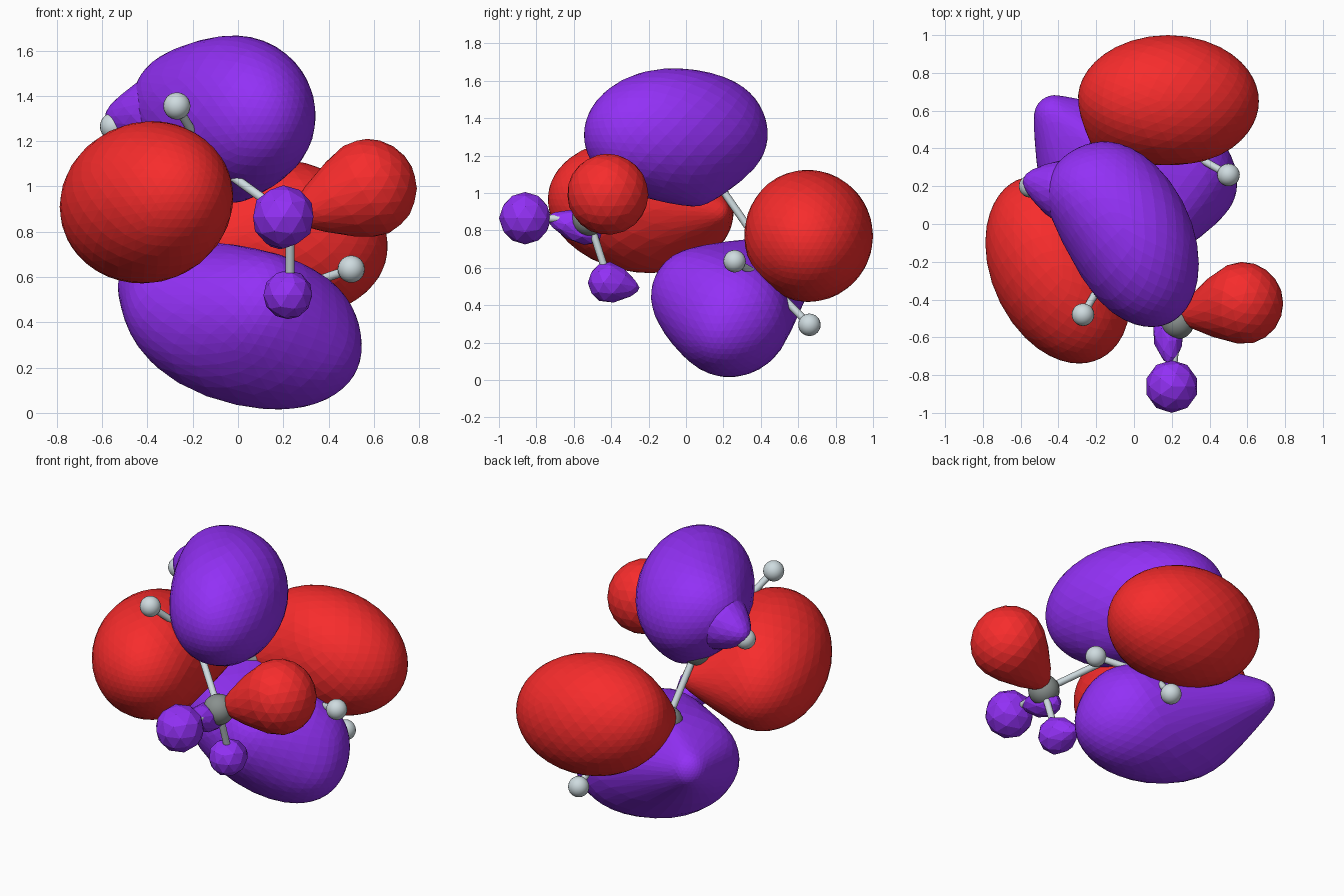
import bpy, bmesh
from math import exp
from mathutils import Vector

if "Cube" in bpy.data.objects:
    bpy.data.objects.remove(bpy.data.objects["Cube"])

def material(name, rgb):
    m = bpy.data.materials.new(name)
    m.diffuse_color = (*rgb, 1)
    m.use_nodes = True
    m.node_tree.nodes["Principled BSDF"].inputs["Base Color"].default_value = m.diffuse_color
    return m

RED = material("red", (0.93, 0.025, 0.025))
PURPLE = material("purple", (0.29, 0.03, 0.92))
PALE = material("pale_grey", (0.62, 0.71, 0.74))
GREY = material("mid_grey", (0.25, 0.28, 0.27))

def finish(name, bm, mat, smooth=False):
    me = bpy.data.meshes.new(name)
    for f in bm.faces:
        f.smooth = smooth
    bm.to_mesh(me)
    bm.free()
    ob = bpy.data.objects.new(name, me)
    me.materials.append(mat)
    bpy.context.collection.objects.link(ob)
    return ob

def lobe(name, mat, balls, detail=4, k=30):
    """Faceted skin stretched smoothly around guide balls (x, y, z, r, *stretch vectors)."""
    bm = bmesh.new()
    bmesh.ops.create_icosphere(bm, subdivisions=detail, radius=1)
    for v in bm.verts:
        d = v.co.normalized()
        touch = []
        for b in balls:
            s = d * b[3] ** 2
            for a in map(Vector, b[4:]):
                s = s + a * a.dot(d)
            touch.append(Vector(b[:3]) + s / s.dot(d) ** 0.5)
        top = max(p.dot(d) for p in touch)
        w = [exp(k * (p.dot(d) - top)) for p in touch]
        v.co = sum((p * wi for p, wi in zip(touch, w)), Vector()) / sum(w)
    return finish(name, bm, mat)

def ball(name, p, r, mat):
    bm = bmesh.new()
    bmesh.ops.create_uvsphere(bm, u_segments=20, v_segments=12, radius=r)
    bmesh.ops.translate(bm, verts=bm.verts, vec=p)
    finish(name, bm, mat, True)

def rod(name, a, b, r=0.02):
    a, b = Vector(a), Vector(b)
    bm = bmesh.new()
    bmesh.ops.create_cone(bm, cap_ends=True, segments=12, radius1=r, radius2=r, depth=(b - a).length)
    rot = (b - a).to_track_quat('Z', 'Y').to_matrix()
    bmesh.ops.rotate(bm, verts=bm.verts, cent=(0, 0, 0), matrix=rot)
    bmesh.ops.translate(bm, verts=bm.verts, vec=(a + b) / 2)
    ob = finish(f"bond_{name}", bm, PALE, True)
    ob.data.set_sharp_from_angle(angle=0.7)

# large lobes
lobe("top_lobe", PURPLE, [(-.03, -.05, 1.31, .335, (-.165, .365, 0), (0, 0, .14)),
                          (-.22, .16, 1.36, .255), (-.02, .06, 1.02, .1)])
lobe("top_lobe_tip", PURPLE, [(-.52, .22, 1.305, .075), (-.34, .17, 1.32, .18)], 3)
lobe("left_lobe", RED, [(-.4, -.24, .93, .355, (-.155, .35, -.05)),
                        (-.15, -.12, .97, .1), (-.18, .15, .9, .09)])
lobe("back_lobe", RED, [(.18, .65, .77, .35, (.33, 0, -.05)), (.05, .45, .7, .1),
                        (-.13, .42, .74, .09)])
lobe("bottom_lobe", PURPLE, [(.02, .24, .375, .345, (.405, -.05, -.13)), (.1, .09, .44, .285),
                             (.225, .25, .345, .315), (-.41, .56, .56, .125), (-.13, .39, .7, .07)])

# small lobes round the end group
lobe("side_lobe", RED, [(.57, -.42, .99, .22), (.33, -.47, .9, .09)], 3)
lobe("front_bead", PURPLE, [(.2, -.86, .865, .14)], 2)
lobe("front_neck", PURPLE, [(.19, -.71, .86, .04), (.18, -.58, .82, .1), (.19, -.5, .78, .06)], 2)
lobe("lower_bead", PURPLE, [(.22, -.41, .52, .115), (.22, -.27, .49, .03)], 2)

# ball and stick frame
carbons = {"end": (.23, -.52, .86), "a": (-.13, -.24, 1.12), "b": (-.18, .15, 1.08),
           "c": (-.15, .4, .72), "d": (.22, .42, .54)}
hydrogens = [("end", (.2, -.86, .865)), ("end", (.23, -.41, .52)), ("end", (.57, -.42, .99)),
             ("a", (-.27, -.48, 1.355)), ("b", (-.55, .2, 1.265)), ("c", (-.37, .61, .55)),
             ("d", (.5, .26, .635)), ("d", (.28, .66, .295))]
for key, p in carbons.items():
    ball(f"carbon_{key}", p, .09, GREY)
for i, (key, p) in enumerate(hydrogens):
    ball(f"hydrogen_{i + 1}", p, .06, PALE)
    rod(f"hydrogen_{i + 1}", carbons[key], p)
names = list(carbons)
for s, t in zip(names, names[1:]):
    rod(f"{s}_{t}", carbons[s], carbons[t])
